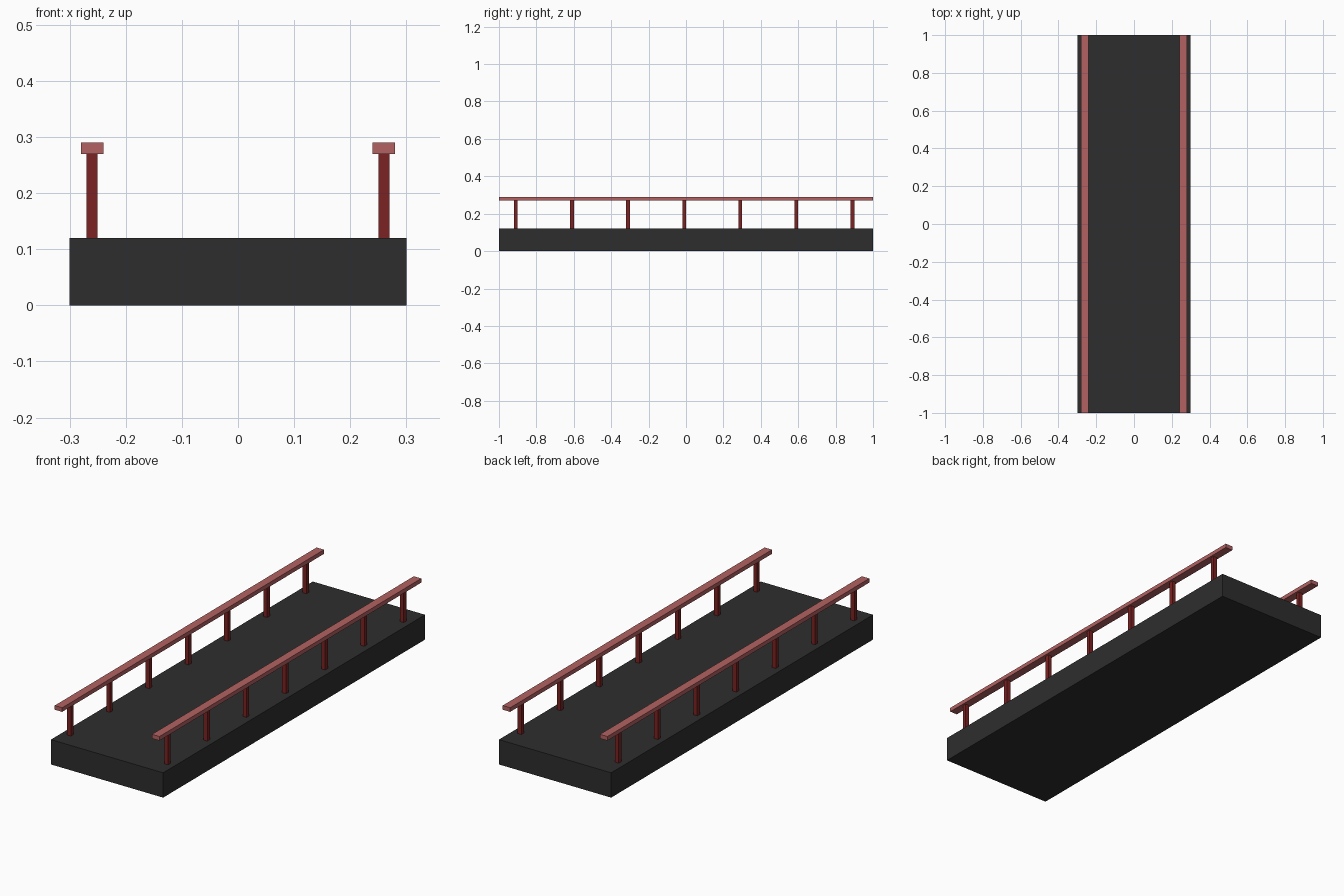
import bpy

cube = bpy.data.objects.get("Cube")
if cube:
    bpy.data.objects.remove(cube, do_unlink=True)


def material(name, rgb):
    mat = bpy.data.materials.new(name)
    mat.use_nodes = True
    colour = (*rgb, 1.0)
    mat.diffuse_color = colour
    mat.node_tree.nodes["Principled BSDF"].inputs["Base Color"].default_value = colour
    return mat


def box(name, centre, size, mat):
    bpy.ops.mesh.primitive_cube_add(size=1, location=centre)
    obj = bpy.context.object
    obj.name = name
    obj.scale = size
    bpy.ops.object.transform_apply(location=False, rotation=False, scale=True)
    obj.data.materials.append(mat)
    return obj


charcoal = material("charcoal", (0.027, 0.027, 0.027))
dark_red = material("dark red", (0.2, 0.016, 0.016))
pale_red = material("pale red", (0.45, 0.12, 0.12))

# Solid bridge deck
DECK_TOP, RAIL_BASE, RAIL_TOP = 0.12, 0.27, 0.29
box("deck", (0, 0, DECK_TOP / 2), (0.6, 2, DECK_TOP), charcoal)

# Handrail on evenly spaced posts along each side
for side, x in (("left", 0.26), ("right", -0.26)):
    box(f"{side}_handrail", (x, 0, (RAIL_BASE + RAIL_TOP) / 2),
        (0.04, 2, RAIL_TOP - RAIL_BASE), pale_red)
    for i in range(7):
        box(f"{side}_post_{i + 1}", (x, -0.91 + 0.3 * i, (DECK_TOP + RAIL_BASE) / 2),
            (0.02, 0.02, RAIL_BASE - DECK_TOP), dark_red)
